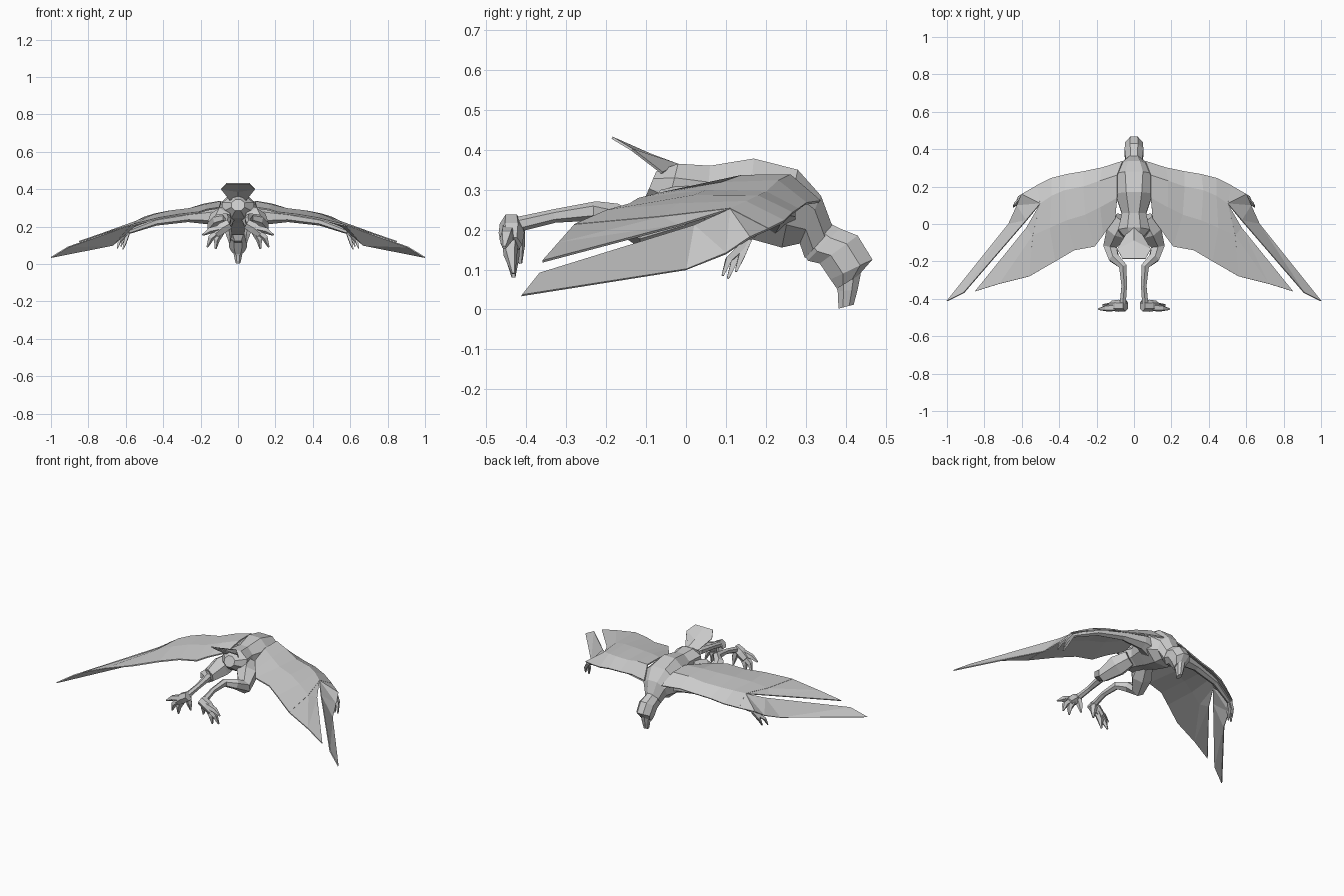
import bpy, bmesh, math
from mathutils import Vector as V

cube = bpy.data.objects.get("Cube")
if cube:
    bpy.data.objects.remove(cube)

grey = bpy.data.materials.new("plain_grey")
grey.use_nodes = True
grey.diffuse_color = (0.6, 0.6, 0.6, 1)
grey.node_tree.nodes["Principled BSDF"].inputs["Base Color"].default_value = (0.6, 0.6, 0.6, 1)


def make(name, verts, faces, mirror=False, thickness=0):
    mesh = bpy.data.meshes.new(name)
    mesh.from_pydata(verts, [], faces)
    mesh.materials.append(grey)
    bm = bmesh.new()
    bm.from_mesh(mesh)
    bmesh.ops.recalc_face_normals(bm, faces=bm.faces)
    bm.to_mesh(mesh)
    bm.free()
    ob = bpy.data.objects.new(name, mesh)
    bpy.context.collection.objects.link(ob)
    if mirror:
        m = ob.modifiers.new("Mirror", 'MIRROR')
        m.merge_threshold = 0.0005
    if thickness:
        s = ob.modifiers.new("Thickness", 'SOLIDIFY')
        s.thickness = thickness
        s.offset = 0
    return ob


def loft(name, rings, mirror=False):
    n = len(rings[0])
    verts = [p for r in rings for p in r]
    faces = [(i * n + j, i * n + (j + 1) % n, (i + 1) * n + (j + 1) % n, (i + 1) * n + j)
             for i in range(len(rings) - 1) for j in range(n)]
    faces.append(tuple(reversed(range(n))))
    faces.append(tuple(range(len(verts) - n, len(verts))))
    return make(name, verts, faces, mirror)


def spine_loft(name, stations):
    """Eight-sided rings given as top (y, z), bottom (y, z) and half width."""
    rings = []
    k = 1 / math.cos(math.pi / 8)
    for ty, tz, by, bz, w in stations:
        mid, half = V((0, (ty + by) / 2, (tz + bz) / 2)), V((0, (ty - by) / 2, (tz - bz) / 2))
        angles = [math.pi / 8 + i * math.pi / 4 for i in range(8)]
        rings.append([mid + half * math.cos(a) * k + V((w * math.sin(a) * k, 0, 0)) for a in angles])
    return loft(name, rings)


def limb(name, path, ref, sides=6, flat=1.0):
    """Tapered tube through (x, y, z, radius) points, mirrored to both sides."""
    pts = [V(p[:3]) for p in path]
    rings = []
    for i, p in enumerate(pts):
        t = (pts[min(i + 1, len(pts) - 1)] - pts[max(i - 1, 0)]).normalized()
        u = t.cross(V(ref)).normalized()
        w = u.cross(t)
        r = path[i][3]
        rings.append([p + u * r * math.cos(a) + w * r * flat * math.sin(a)
                      for a in [2 * math.pi * (j + 0.5) / sides for j in range(sides)]])
    return loft(name, rings, True)


# Body, neck and drooping head
spine_loft("body", [
    (-0.075, 0.345, -0.10, 0.285, 0.035),
    (-0.02, 0.365, -0.05, 0.245, 0.085),
    (0.06, 0.36, 0.05, 0.22, 0.065),
    (0.17, 0.378, 0.15, 0.18, 0.10),
    (0.28, 0.35, 0.24, 0.155, 0.115),
    (0.338, 0.285, 0.285, 0.165, 0.075),
    (0.368, 0.205, 0.298, 0.128, 0.045)])
spine_loft("head", [
    (0.362, 0.215, 0.297, 0.14, 0.043),
    (0.385, 0.203, 0.305, 0.122, 0.046),
    (0.43, 0.185, 0.335, 0.115, 0.05),
    (0.467, 0.125, 0.362, 0.075, 0.048),
    (0.432, 0.085, 0.378, 0.052, 0.032)])
spine_loft("beak", [
    (0.438, 0.09, 0.375, 0.06, 0.026),
    (0.43, 0.05, 0.38, 0.045, 0.022),
    (0.42, 0.012, 0.382, 0.002, 0.013)])

# Raised tail fan, arched along the middle
make("tail", [(0, -0.02, 0.362), (0.045, -0.06, 0.342), (0, -0.09, 0.388),
              (0.09, -0.135, 0.40), (0, -0.185, 0.43), (0.062, -0.185, 0.43)],
     [(0, 2, 3, 1), (2, 4, 5, 3)], True, 0.006)

# Wing membrane: each row runs from leading edge to trailing edge
rows = [
    [(.06, .335, .27), (.09, .26, .335), (.09, .14, .333), (.10, .03, .30)],
    [(.17, .30, .265), (.18, .23, .320), (.18, .09, .315), (.165, -.06, .29)],
    [(.27, .28, .25), (.27, .20, .292), (.26, .05, .295), (.21, -.12, .275)],
    [(.36, .265, .24), (.37, .18, .282), (.36, .02, .283), (.32, -.14, .262)],
    [(.44, .245, .22), (.44, .15, .268), (.45, -.02, .262), (.42, -.20, .245)],
    [(.52, .205, .20), (.50, .11, .25), (.54, -.06, .23), (.56, -.28, .21)]]
faces = [(i * 4 + j, i * 4 + j + 1, i * 4 + j + 5, i * 4 + j + 4) for i in range(5) for j in range(3)]
make("wing", [p for r in rows for p in r], faces, True, 0.008)

# Two long feather blades at the wing end
make("inner_feather", [(.50, .11, .25), (.54, -.06, .23), (.56, -.28, .21),
                       (.72, -.32, .165), (.85, -.36, .12), (.575, -.02, .21)],
     [(0, 1, 5), (1, 2, 3), (1, 3, 5), (3, 4, 5)], True, 0.006)
make("outer_feather", [(.52, .205, .20), (.50, .11, .25), (.575, .02, .21), (.60, .16, .18),
                       (.625, .10, .14), (.67, 0, .10), (.91, -.368, .09), (1.0, -.412, .035)],
     [(0, 1, 3), (1, 4, 3), (1, 2, 4), (2, 5, 4), (2, 6, 5), (6, 7, 5)], True, 0.006)

# Arm under the leading edge, with small wrist claws
limb("arm", [(.06, .22, .25, .065), (.14, .235, .255, .045), (.27, .225, .25, .026),
             (.44, .195, .225, .020), (.585, .145, .172, .012)], (0, 0, 1))
for i, (x, y, z) in enumerate([(.645, .092, .085), (.615, .105, .078), (.625, .125, .095)]):
    limb(f"wrist_claw_{i + 1}", [(.585, .155, .172, .012), (x - .012, y + .015, z + .04, .011),
                                 (x, y, z, .004)], (1, 0, 0), 4)

# Legs stretched out behind: heavy thigh, low knee, slim shank
limb("leg", [(.055, .03, .27, .05), (.09, -.04, .24, .065), (.128, -.12, .198, .042),
             (.108, -.18, .235, .032), (.06, -.225, .247, .024), (.052, -.33, .234, .017),
             (.06, -.425, .212, .019)], (0, 0, 1))

# Feet with splayed toes
limb("foot", [(.045, -.438, .215, .03), (.085, -.437, .192, .034), (.12, -.437, .162, .028)],
     (0, 1, 0), 6, 0.95)
toes = [[(.085, -.445, .195), (.15, -.45, .18), (.19, -.455, .155)],
        [(.10, -.44, .18), (.145, -.44, .14), (.165, -.432, .09)],
        [(.085, -.435, .185), (.115, -.435, .13), (.12, -.432, .08)],
        [(.06, -.425, .205), (.05, -.42, .16), (.045, -.415, .115)]]
for i, (a, b, c) in enumerate(toes):
    limb(f"toe_{i + 1}", [(*a, .022), (*b, .018), (*c, .005)], (0, 1, 0), 5)
